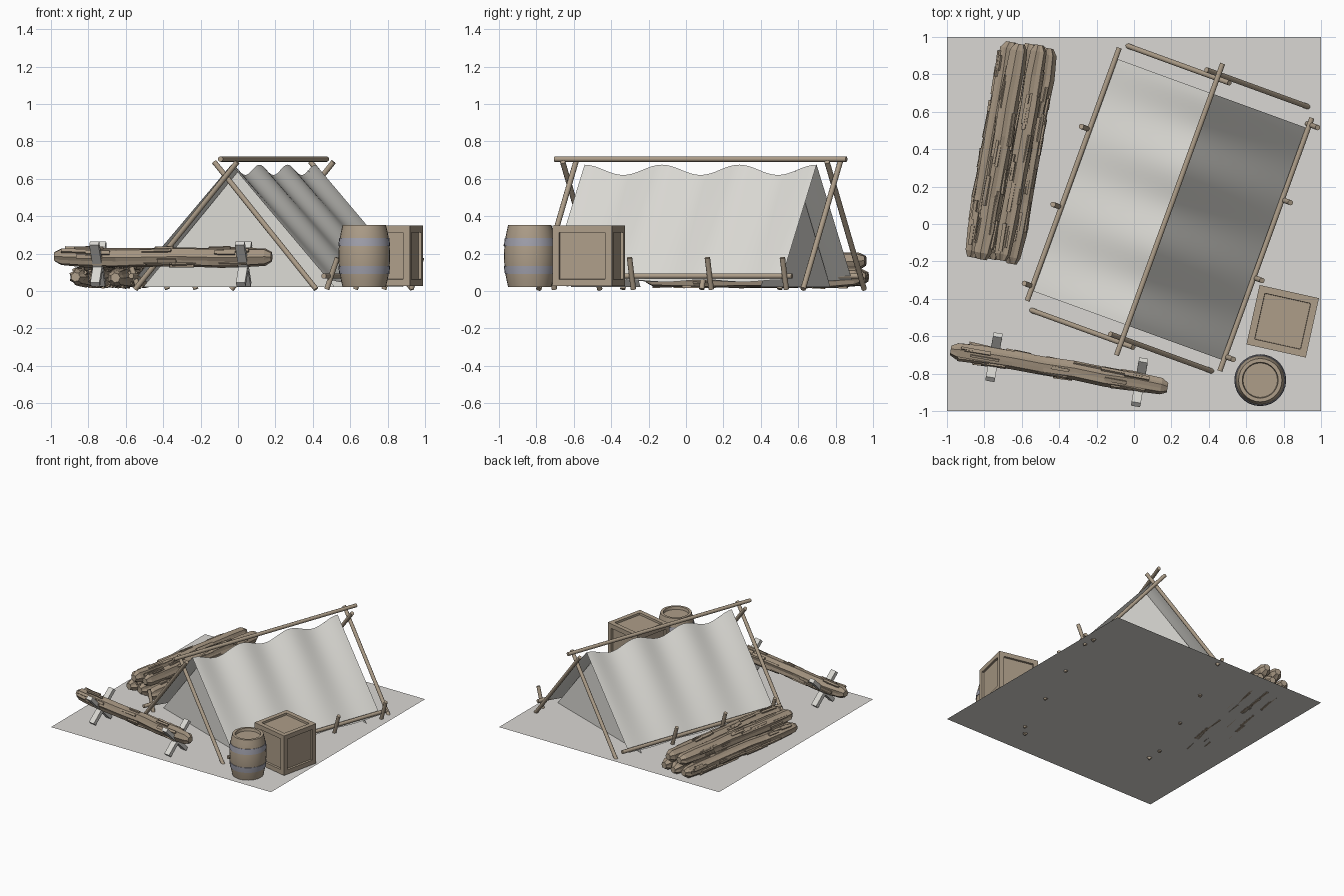
import bpy, bmesh, math, random
from mathutils import Vector, Matrix

if "Cube" in bpy.data.objects:
    bpy.data.objects.remove(bpy.data.objects["Cube"])

random.seed(4)

def mat(name, c):
    m = bpy.data.materials.new(name)
    m.diffuse_color = (*c, 1)
    m.use_nodes = True
    m.node_tree.nodes["Principled BSDF"].inputs["Base Color"].default_value = m.diffuse_color
    return m

CANVAS = mat("pale canvas", (0.72, 0.71, 0.67))
GROUND = mat("pale ground", (0.70, 0.685, 0.655))
WOOD = mat("tan wood", (0.42, 0.34, 0.25))
BARK = mat("brown bark", (0.37, 0.295, 0.215))
METAL = mat("grey metal", (0.36, 0.36, 0.42))

def finish(name, bm, mats, smooth=False, recalc=True):
    if recalc:
        bmesh.ops.recalc_face_normals(bm, faces=bm.faces[:])
    me = bpy.data.meshes.new(name)
    bm.to_mesh(me)
    bm.free()
    for m in mats:
        me.materials.append(m)
    ob = bpy.data.objects.new(name, me)
    bpy.context.collection.objects.link(ob)
    if smooth:
        bpy.ops.object.select_all(action='DESELECT')
        ob.select_set(True)
        bpy.context.view_layer.objects.active = ob
        bpy.ops.object.shade_smooth_by_angle(angle=math.radians(40))
    return ob

def frame(a, b):
    """Matrix with z running from a to b, x as level as possible."""
    z = (b - a).normalized()
    x = Vector((0, 0, 1)).cross(z)
    x = x.normalized() if x.length > 1e-4 else Vector((1, 0, 0))
    m = Matrix((x, z.cross(x), z)).transposed().to_4x4()
    m.translation = a
    return m

def pole(name, a, b, r=0.0145):
    bm = bmesh.new()
    m = frame(a, b) @ Matrix.Translation((0, 0, (b - a).length / 2))
    bmesh.ops.create_cone(bm, cap_ends=True, segments=10, radius1=r, radius2=r,
                          depth=(b - a).length, matrix=m)
    return finish(name, bm, [WOOD], True)

# Tent frame: u across, v along the ridge
ANG = math.radians(20)
def T(u, v, z):
    c, s = math.cos(ANG), math.sin(ANG)
    return Vector((0.19 + c * u + s * v, 0.078 - s * u + c * v, z))

# Ground sheet
bm = bmesh.new()
bm.faces.new([bm.verts.new((x, y, 0.02)) for x, y in ((-1, -1), (1, -1), (1, 1), (-1, 1))])
finish("ground_sheet", bm, [GROUND], recalc=False)

# Ridge pole, crossed end poles, side rails and stakes
pole("ridge_pole", T(0, -0.83, 0.705), T(0, 0.83, 0.705))
for end, v in (("front", -0.747), ("back", 0.757)):
    for side, s in (("left", -1), ("right", 1)):
        vv = v + 0.012 * s
        pole(f"{end}_{side}_pole", T(0.51 * s, vv, 0.01), T(-0.07 * s, vv, 0.69))
for side, s in (("left", -1), ("right", 1)):
    pole(f"{side}_rail", T(0.548 * s, -0.72, 0.08), T(0.548 * s, 0.72, 0.08))
    for i, v in enumerate((-0.637, -0.188, 0.255, 0.682)):
        if s < 0 and i == 3:
            continue
        pole(f"{side}_stake_{i + 1}", T(0.535 * s, v, 0.01), T(0.595 * s, v, 0.178))

# Canvas flanks with soft folds hanging from the ridge
NV, NU = 48, 8
def canvas_point(s, t, v):
    w = (1 - math.cos(2 * math.pi * (v + 0.66) / 0.44)) / 2
    drop = (0.055 * (1 - t) + 0.02 * t) * w
    return T(s * (0.552 * t - 0.35 * drop * t), v, 0.675 + (0.06 - 0.675) * t - drop * (1 - 0.4 * t))
for side, s in (("left", -1), ("right", 1)):
    bm = bmesh.new()
    g = [[bm.verts.new(canvas_point(s, j / NU, -0.66 + 1.32 * i / NV)) for j in range(NU + 1)]
         for i in range(NV + 1)]
    for i in range(NV):
        for j in range(NU):
            q = [g[i][j], g[i][j + 1], g[i + 1][j + 1], g[i + 1][j]]
            bm.faces.new(q if s > 0 else q[::-1])
    finish(f"{side}_canvas", bm, [CANVAS], True, recalc=False)

# Recessed canvas end panels
for end, s in (("front", -1), ("back", 1)):
    bm = bmesh.new()
    q = [bm.verts.new(T(u, 0.54 * s, z)) for u, z in ((-0.545, 0.021), (0, 0.645), (0.545, 0.021))]
    bm.faces.new(q if s > 0 else q[::-1])
    finish(f"{end}_canvas_panel", bm, [CANVAS], recalc=False)

# Rough logs: ridged section, chipped ends, bark flakes
def log(name, a, b, r):
    bm = bmesh.new()
    L, n = (b - a).length, 14
    stops = [(0, 0.5), (0.035, 0.88)] + [(L * k / 7, 1) for k in range(1, 7)] + [(L - 0.035, 0.88), (L, 0.5)]
    ridge = [(1.0 if k % 2 else 0.84) * random.uniform(0.95, 1.04) for k in range(n)]
    rings = []
    for z, f in stops:
        dx, dy = random.uniform(-0.004, 0.004), random.uniform(-0.004, 0.004)
        rings.append([bm.verts.new((
            dx + r * f * ridge[k] * random.uniform(0.95, 1.05) * math.cos(2 * math.pi * k / n),
            dy + r * f * ridge[k] * random.uniform(0.95, 1.05) * math.sin(2 * math.pi * k / n), z))
            for k in range(n)])
    for p, q in zip(rings, rings[1:]):
        for k in range(n):
            bm.faces.new((p[k], p[(k + 1) % n], q[(k + 1) % n], q[k]))
    bm.faces.new(rings[0][::-1])
    bm.faces.new(rings[-1])
    for _ in range(34):
        m = (Matrix.Rotation(random.uniform(0, 2 * math.pi), 4, 'Z')
             @ Matrix.Translation((r * 0.93, 0, random.uniform(0.1, L - 0.1)))
             @ Matrix.Rotation(random.uniform(-0.06, 0.06), 4, 'Y')
             @ Matrix.Diagonal((r * 0.22, r * random.uniform(0.2, 0.4), random.uniform(0.08, 0.18), 1)))
        bmesh.ops.create_cube(bm, size=1, matrix=m)
    for f in bm.faces:
        f.material_index = 1 if len(f.verts) > 4 else 0
    bmesh.ops.transform(bm, matrix=frame(a, b), verts=bm.verts[:])
    finish(name, bm, [BARK, WOOD])

# Log pile: three below, two on top
d = Vector((math.sin(math.radians(10)), math.cos(math.radians(10)), 0))
side = Vector((d.y, -d.x, 0))
for i, (o, z) in enumerate(((-0.105, 0.072), (0, 0.072), (0.105, 0.072), (-0.052, 0.16), (0.052, 0.16))):
    c = Vector((-0.66, 0.385, z)) + side * o + d * random.uniform(-0.01, 0.01)
    log(f"pile_log_{i + 1}", c - d * 0.585, c + d * 0.585, 0.054)

# Bench log on two crossed trestles
A, B = Vector((-0.98, -0.672, 0.182)), Vector((0.18, -0.872, 0.182))
log("bench_log", A, B, 0.054)
ax = (B - A).normalized()
pr = Vector((-ax.y, ax.x, 0))
for i, dist in enumerate((0.235, 1.025)):
    c = A + ax * dist
    c.z = 0
    for j, s in enumerate((-1, 1)):
        p = c - pr * s * 0.09 + Vector((0, 0, 0.035))
        q = c + pr * s * 0.12 + Vector((0, 0, 0.255))
        bm = bmesh.new()
        bmesh.ops.create_cube(bm, size=1, matrix=frame(p, q)
                              @ Matrix.Translation((0, 0, (q - p).length / 2))
                              @ Matrix.Diagonal((0.05 - 0.001 * j, 0.03, (q - p).length, 1)))
        finish(f"trestle_{i + 1}_board_{j + 1}", bm, [CANVAS])

# Crate with inset panels
bm = bmesh.new()
bmesh.ops.create_cube(bm, size=1, matrix=Matrix.Translation((0.795, -0.52, 0.188))
                      @ Matrix.Rotation(math.radians(-12.5), 4, 'Z') @ Matrix.Diagonal((0.325, 0.325, 0.325, 1)))
bmesh.ops.recalc_face_normals(bm, faces=bm.faces[:])
for f in bm.faces[:]:
    bmesh.ops.inset_region(bm, faces=[f], thickness=0.052, depth=0)
    bmesh.ops.inset_region(bm, faces=[f], thickness=0.002, depth=-0.016)
finish("crate", bm, [WOOD], recalc=False)

# Turned shapes for the barrel
def lathe(name, prof, m, n=28):
    bm = bmesh.new()
    rings = [[bm.verts.new((0.675 + r * math.cos(2 * math.pi * k / n),
                            -0.835 + r * math.sin(2 * math.pi * k / n), z)) for k in range(n)]
             for r, z in prof]
    for p, q in zip(rings, rings[1:]):
        for k in range(n):
            bm.faces.new((p[k], p[(k + 1) % n], q[(k + 1) % n], q[k]))
    bm.faces.new(rings[0][::-1])
    bm.faces.new(rings[-1])
    finish(name, bm, [m], True)

def bulge(z):
    return 0.138 - 0.022 * ((z - 0.187) / 0.165) ** 2
body = [(bulge(z), z) for z in [0.022 + 0.033 * k for k in range(11)]]
lathe("barrel", body + [(0.096, 0.352), (0.092, 0.33)], WOOD)
for i, z in enumerate((0.112, 0.262)):
    h = 0.022
    lathe(f"barrel_hoop_{i + 1}", [(0.11, z - h), (bulge(z - h) + 0.003, z - h), (bulge(z) + 0.003, z),
                                  (bulge(z + h) + 0.003, z + h), (0.11, z + h)], METAL)
